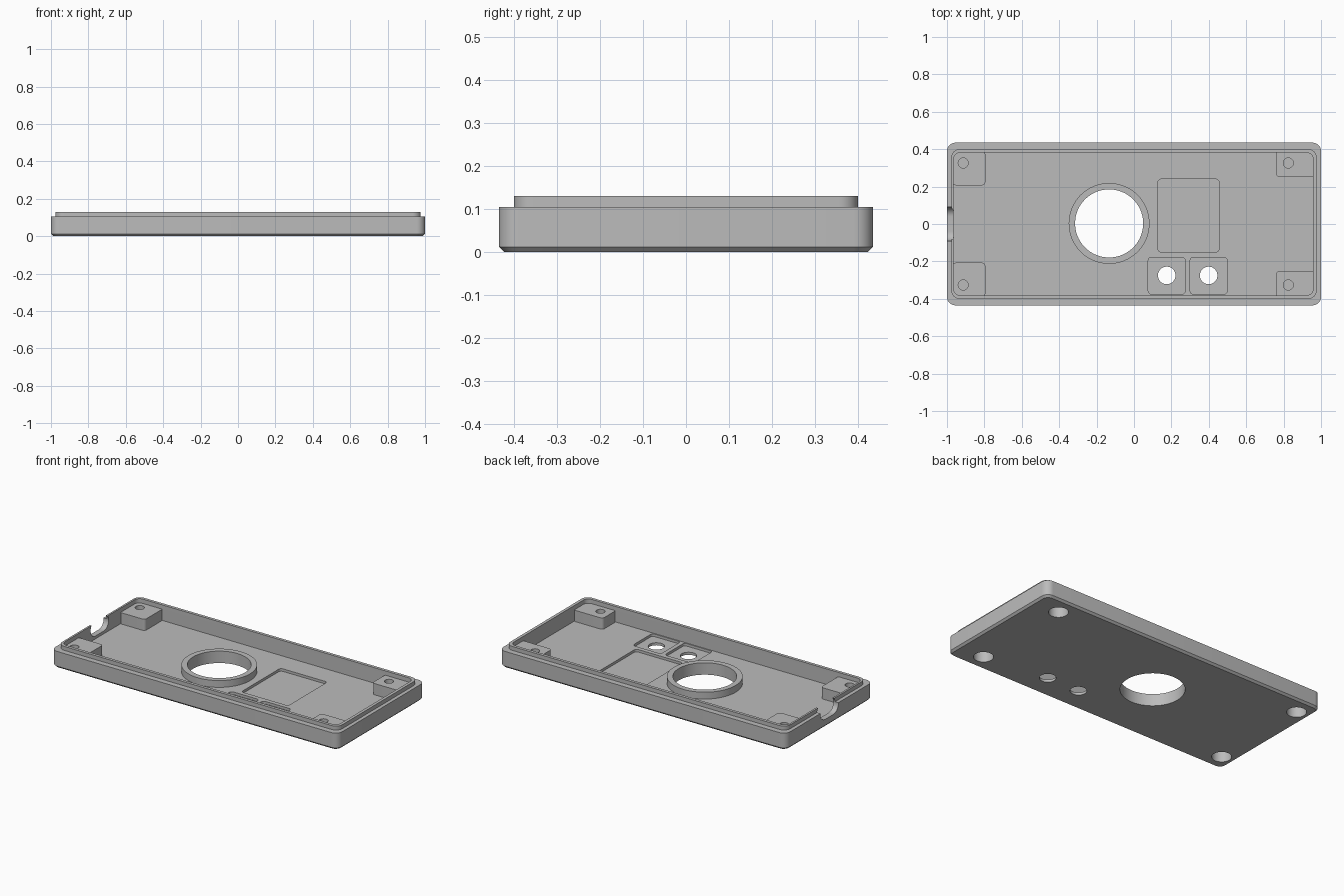
import bpy, bmesh, math

if "Cube" in bpy.data.objects:
    bpy.data.objects.remove(bpy.data.objects["Cube"])

grey = bpy.data.materials.new("plastic grey")
grey.diffuse_color = (0.5, 0.5, 0.5, 1)
grey.use_nodes = True
grey.node_tree.nodes["Principled BSDF"].inputs["Base Color"].default_value = grey.diffuse_color


def rounded_rect(x0, x1, y0, y1, r, seg=8):
    pts = []
    corners = [(x1 - r, y1 - r), (x0 + r, y1 - r), (x0 + r, y0 + r), (x1 - r, y0 + r)]
    for q, (cx, cy) in enumerate(corners):
        for i in range(seg + 1):
            a = math.pi / 2 * (q + i / seg)
            pts.append((cx + r * math.cos(a), cy + r * math.sin(a)))
    return pts


def circle(x, y, r, n=64):
    return [(x + r * math.cos(2 * math.pi * i / n), y + r * math.sin(2 * math.pi * i / n))
            for i in range(n)]


def loft(name, layers):
    """Closed solid through stacked outlines given as (points, z)."""
    bm = bmesh.new()
    rings = [[bm.verts.new((x, y, z)) for x, y in pts] for pts, z in layers]
    n = len(rings[0])
    for a, b in zip(rings, rings[1:]):
        for i in range(n):
            j = (i + 1) % n
            bm.faces.new((a[i], a[j], b[j], b[i]))
    bm.faces.new(rings[0][::-1])
    bm.faces.new(rings[-1])
    bmesh.ops.recalc_face_normals(bm, faces=bm.faces)
    me = bpy.data.meshes.new(name)
    bm.to_mesh(me)
    bm.free()
    me.materials.append(grey)
    ob = bpy.data.objects.new(name, me)
    bpy.context.collection.objects.link(ob)
    return ob


def prism(name, pts, z0, z1):
    return loft(name, [(pts, z0), (pts, z1)])


def combine(target, tool, op):
    bpy.context.view_layer.objects.active = target
    mod = target.modifiers.new(tool.name, 'BOOLEAN')
    mod.operation, mod.object, mod.solver = op, tool, 'EXACT'
    bpy.ops.object.modifier_apply(modifier=mod.name)
    bpy.data.objects.remove(tool, do_unlink=True)


FLOOR, RIM, TOP = 0.032, 0.105, 0.13

# outer shell: chamfered base, ledge and raised lip
outer = rounded_rect(-1, 1, -0.435, 0.435, 0.045)
base = rounded_rect(-0.988, 0.988, -0.423, 0.423, 0.035)
lip = rounded_rect(-0.977, 0.977, -0.40, 0.40, 0.045)
shell = loft("case_shell", [(base, 0), (outer, 0.012), (outer, RIM), (lip, RIM), (lip, TOP)])

# inner cavity
combine(shell, prism("cavity", rounded_rect(-0.965, 0.958, -0.381, 0.381, 0.035), FLOOR, 0.2),
        'DIFFERENCE')

# corner screw bosses
for s in (-1, 1):
    for x0, x1, inner in ((-0.971, -0.795, 0.207), (0.758, 0.967, 0.253)):
        y0, y1 = sorted((s * inner, s * 0.39))
        combine(shell, prism("boss", rounded_rect(x0, x1, y0, y1, 0.018), 0.02, RIM - 0.002),
                'UNION')

# collar around the large opening
combine(shell, prism("collar", circle(-0.133, 0.003, 0.216, 96), 0.02, 0.075), 'UNION')
combine(shell, prism("opening", circle(-0.133, 0.003, 0.182, 96), -0.1, 0.2), 'DIFFERENCE')

# screw holes from above and wide counterbores from below
for x in (-0.913, 0.825):
    for y in (-0.326, 0.326):
        combine(shell, prism("screw_hole", circle(x, y, 0.027, 32), 0.078, 0.2), 'DIFFERENCE')
        combine(shell, prism("counterbore", circle(x, y, 0.056, 48), -0.1, 0.068), 'DIFFERENCE')

# floor recesses and button holes
combine(shell, prism("panel_recess", rounded_rect(0.128, 0.455, -0.15, 0.24, 0.018), 0.016, 0.06),
        'DIFFERENCE')
for x in (0.175, 0.399):
    combine(shell, prism("button_recess", rounded_rect(x - 0.099, x + 0.099, -0.375, -0.178, 0.018),
                         0.016, 0.06), 'DIFFERENCE')
    combine(shell, prism("button_hole", circle(x, -0.275, 0.047, 48), -0.1, 0.1), 'DIFFERENCE')

# rounded port notch in the left wall
port = prism("port", rounded_rect(-0.05, 0.05, -0.09, 0.09, 0.0499, 10), -1.1, -0.9)
for v in port.data.vertices:
    x, y, z = v.co
    v.co = (z, y, 0.1 - x)
port.data.update()
bm = bmesh.new()
bm.from_mesh(port.data)
bmesh.ops.recalc_face_normals(bm, faces=bm.faces)
bm.to_mesh(port.data)
bm.free()
combine(shell, port, 'DIFFERENCE')

# smooth the curves, keep the edges crisp
bpy.ops.object.select_all(action='DESELECT')
shell.select_set(True)
bpy.context.view_layer.objects.active = shell
bpy.ops.object.shade_smooth_by_angle(angle=math.radians(30))
